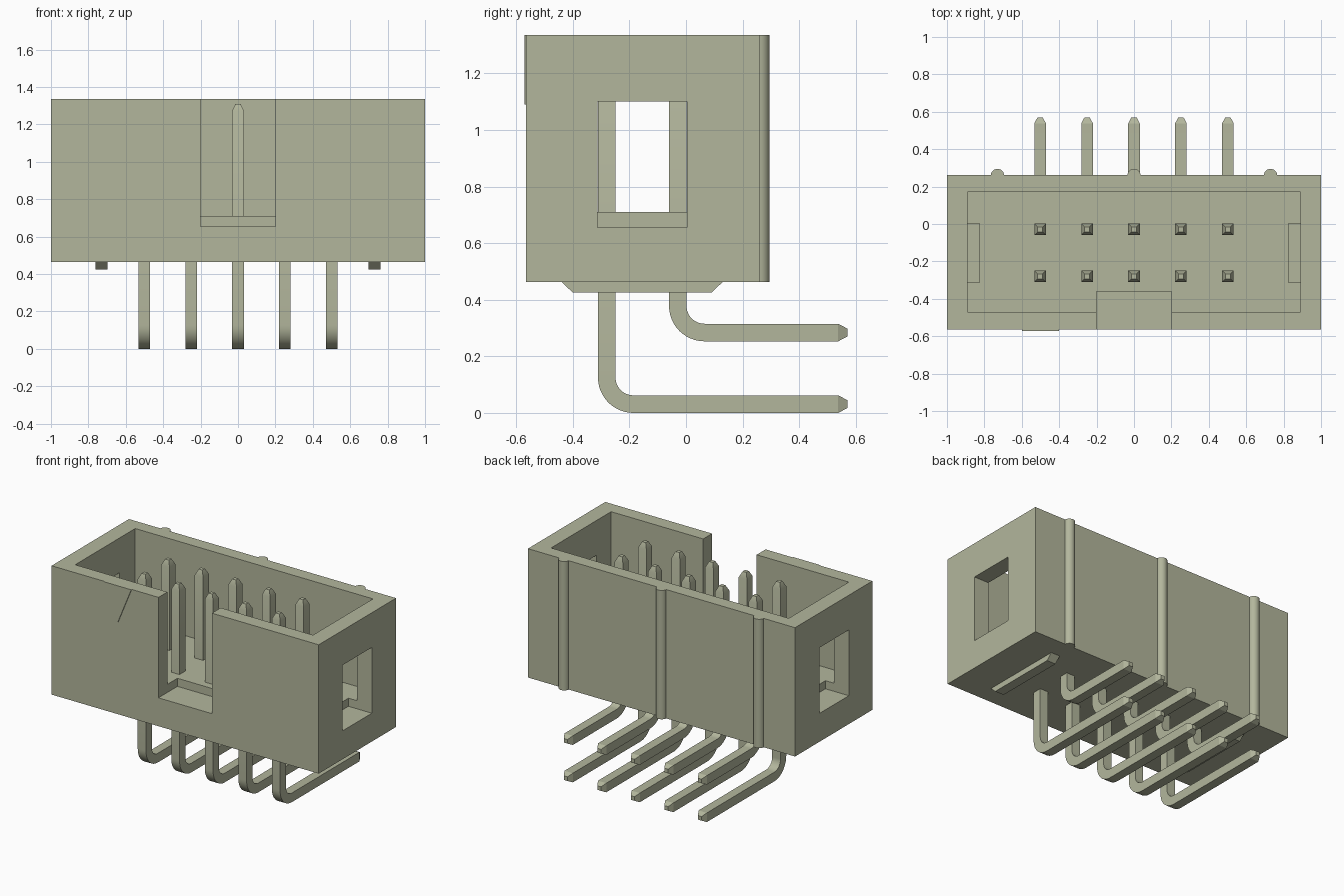
import bpy, bmesh
from math import sin, cos, pi, radians

if "Cube" in bpy.data.objects:
    bpy.data.objects.remove(bpy.data.objects["Cube"], do_unlink=True)

mat = bpy.data.materials.new("khaki_grey")
mat.use_nodes = True
COLOUR = (0.45, 0.47, 0.335, 1)
mat.diffuse_color = COLOUR
mat.node_tree.nodes["Principled BSDF"].inputs["Base Color"].default_value = COLOUR


def loft(name, rings, smooth=False):
    """Join equal-sized rings of points into a closed solid."""
    bm = bmesh.new()
    loops = [[bm.verts.new(p) for p in ring] for ring in rings]
    n = len(loops[0])
    for a, b in zip(loops, loops[1:]):
        for i in range(n):
            bm.faces.new((a[i], a[(i + 1) % n], b[(i + 1) % n], b[i]))
    bm.faces.new(loops[0])
    bm.faces.new(loops[-1])
    bmesh.ops.recalc_face_normals(bm, faces=bm.faces)
    mesh = bpy.data.meshes.new(name)
    bm.to_mesh(mesh)
    bm.free()
    mesh.materials.append(mat)
    ob = bpy.data.objects.new(name, mesh)
    bpy.context.scene.collection.objects.link(ob)
    if smooth:
        bpy.ops.object.select_all(action='DESELECT')
        ob.select_set(True)
        bpy.context.view_layer.objects.active = ob
        bpy.ops.object.shade_smooth_by_angle(angle=radians(25))
    return ob


def box(name, x0, x1, y0, y1, z0, z1):
    return loft(name, [[(x0, y0, z), (x1, y0, z), (x1, y1, z), (x0, y1, z)]
                       for z in (z0, z1)])


# Housing with open cavity, front key slot and side windows
FRONT, BACK, BASE, TOP = -0.565, 0.262, 0.463, 1.335
housing = box("housing", -1, 1, FRONT, BACK, BASE, TOP)
cutters = [
    box("cavity_cutter", -0.89, 0.89, -0.47, 0.172, 0.71, 1.5),
    box("key_slot_cutter", -0.2, 0.2, -0.7, -0.362, 0.655, 1.6),
    box("left_window_cutter", 0.825, 1.1, -0.313, 0.003, 0.655, 1.10),
    box("right_window_cutter", -1.1, -0.825, -0.313, 0.003, 0.655, 1.10),
]
bpy.context.view_layer.objects.active = housing
for cutter in cutters:
    mod = housing.modifiers.new(cutter.name, 'BOOLEAN')
    mod.operation = 'DIFFERENCE'
    mod.solver = 'EXACT'
    mod.object = cutter
    bpy.ops.object.modifier_apply(modifier=mod.name)
    bpy.data.objects.remove(cutter, do_unlink=True)

# Half-round ribs on the back wall
for label, x in (("right", -0.73), ("middle", 0), ("left", 0.73)):
    arc = [(x + 0.036 * cos(pi * i / 12), BACK - 0.004 + 0.037 * sin(pi * i / 12))
           for i in range(13)]
    loft(label + "_back_rib", [[(px, py, z) for px, py in arc] for z in (BASE, TOP)], True)

# Standoff feet with sloped ends
for label, x in (("right", -0.73), ("left", 0.73)):
    profile = [(-0.44, BASE), (-0.40, 0.425), (0.09, 0.425), (0.13, BASE)]
    loft(label + "_standoff", [[(px, y, z) for y, z in profile]
                               for px in (x - 0.033, x + 0.033)])

# First-pin triangle mark on the front
mark = [(-0.6, TOP), (-0.5, 1.09), (-0.4, TOP)]
loft("pin_one_mark", [[(x, y, z) for x, z in mark] for y in (FRONT - 0.006, FRONT + 0.003)])


# Right-angle square pins with tapered tips
H = 0.031


def pin(name, x, y, z, bend=0.094):
    # Each station: centre y, centre z, sweep angle, cross-section scale
    stations = [(y, 1.31, 0, 0.45), (y, 1.272, 0, 1)]
    for i in range(13):
        a = pi / 2 * i / 12
        stations.append((y + bend * (1 - cos(a)), z + bend * (1 - sin(a)), a, 1))
    stations += [(0.538, z, pi / 2, 1), (0.57, z, pi / 2, 0.45)]
    rings = []
    for cy, cz, a, s in stations:
        h = H * s
        dy, dz = h * cos(a), h * sin(a)
        rings.append([(x - h, cy - dy, cz - dz), (x + h, cy - dy, cz - dz),
                      (x + h, cy + dy, cz + dz), (x - h, cy + dy, cz + dz)])
    loft(name, rings, True)


for i in range(5):
    x = (i - 2) * 0.251
    pin(f"front_pin_{i + 1}", x, -0.28, H)
    pin(f"back_pin_{i + 1}", x, -0.029, 0.284)
